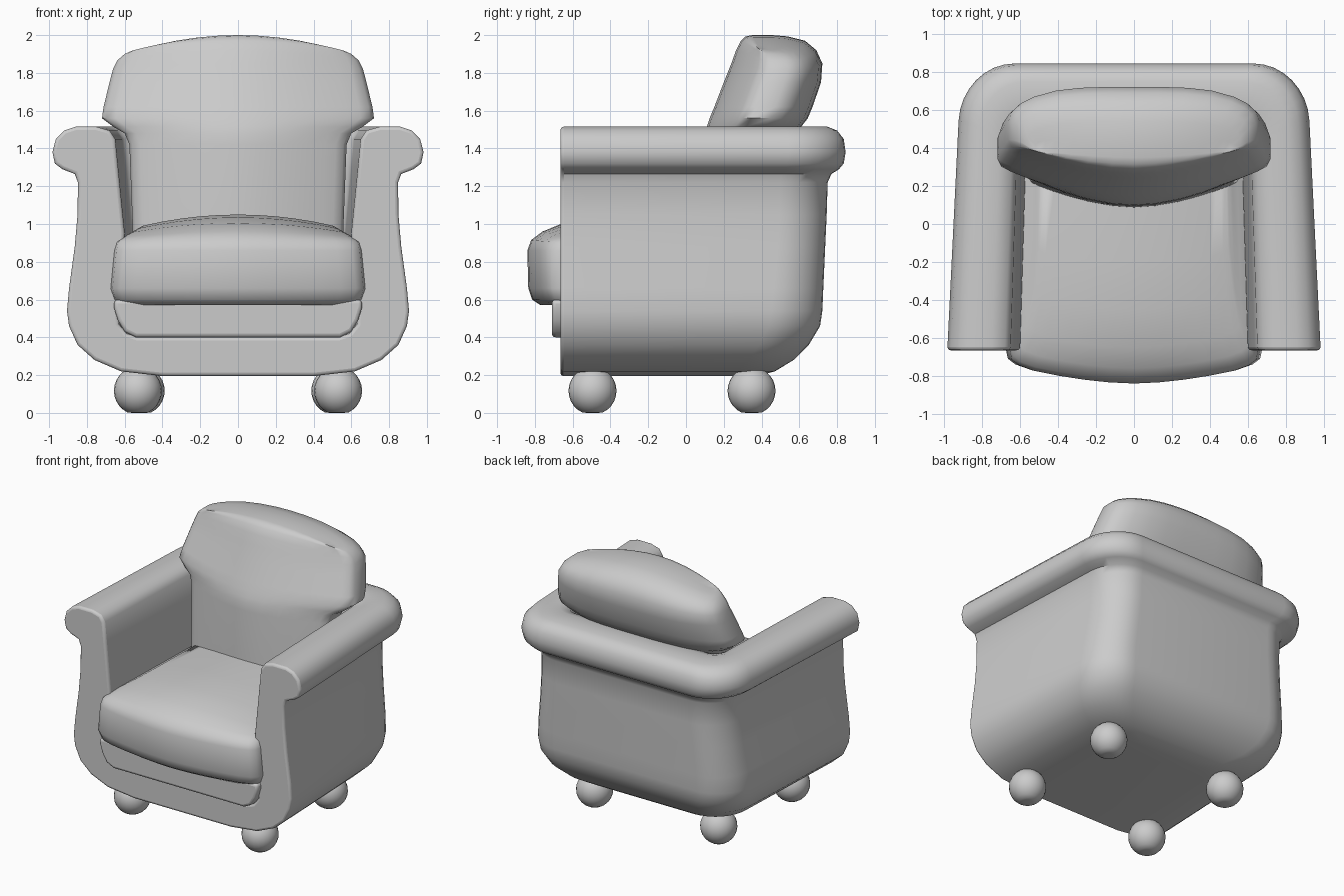
import bpy, bmesh
from math import sin, cos, pi

if "Cube" in bpy.data.objects:
    bpy.data.objects.remove(bpy.data.objects["Cube"])


def taper(x, y):
    # chair narrows slightly towards the back
    return x * (1 - 0.05 * (y + 0.66))


def finish(bm, name, angle=40, bevel=0):
    bmesh.ops.recalc_face_normals(bm, faces=bm.faces)
    me = bpy.data.meshes.new(name)
    bm.to_mesh(me)
    bm.free()
    ob = bpy.data.objects.new(name, me)
    bpy.context.collection.objects.link(ob)
    if bevel:
        m = ob.modifiers.new("edge", 'BEVEL')
        m.width, m.segments = bevel, 3
        m.limit_method, m.angle_limit = 'ANGLE', 1.05
    bpy.ops.object.select_all(action='DESELECT')
    ob.select_set(True)
    bpy.context.view_layer.objects.active = ob
    bpy.ops.object.shade_smooth_by_angle(angle=angle * pi / 180)
    return ob


# Frame: arm section (half width, back y, z, corner radius) swept round a U
FRONT = -0.665
section = [
    (.40, .38, .195, .15), (.62, .47, .22, .20), (.76, .57, .28, .24),
    (.85, .65, .36, .26), (.895, .71, .46, .27), (.906, .722, .54, .27),
    (.895, .727, .66, .26), (.865, .737, .88, .25), (.85, .745, 1.05, .25),
    (.848, .75, 1.22, .25), (.865, .77, 1.265, .26), (.93, .81, 1.29, .28),
    (.97, .835, 1.32, .30), (.983, .845, 1.38, .30), (.965, .835, 1.45, .29),
    (.92, .80, 1.495, .27), (.86, .75, 1.515, .24), (.75, .60, 1.515, .16),
    (.68, .53, 1.495, .10), (.65, .50, 1.45, .08), (.635, .49, 1.30, .07),
    (.60, .45, .95, .06), (.635, .45, .55, .06), (.63, .44, .47, .06),
    (.59, .42, .42, .06), (.53, .40, .40, .06)]
bm = bmesh.new()
rings = []
for w, b, z, r in section:
    half = [(w, FRONT)]
    for i in range(9):
        a = i / 8 * pi / 2
        half.append((w - r + r * cos(a), b - r + r * sin(a)))
    pts = half + [(-x, y) for x, y in reversed(half)]
    rings.append([bm.verts.new((taper(x, y), y, z)) for x, y in pts])
for lo, hi in zip(rings, rings[1:]):
    for i in range(len(lo) - 1):
        bm.faces.new((lo[i], lo[i + 1], hi[i + 1], hi[i]))
bm.faces.new(rings[0])
bm.faces.new(rings[-1])
bm.faces.new([r[0] for r in rings] + [r[-1] for r in reversed(rings)])
finish(bm, "frame", 45, 0.018)


def cushion(name, levels, us, front, back, tapered=False):
    # stacked outlines: level = (z, half width, front y, back y, side drop)
    full = [-u for u in reversed(us[1:])] + us
    fv = front[:0:-1] + front
    bv = back[:0:-1] + back
    n = len(full)
    bm = bmesh.new()
    rings = []
    for z, w, f, b, drop in levels:
        pts = list(zip(full, fv)) + list(zip(full, bv))[::-1]
        ring = []
        for u, v in pts:
            x, y = u * w, f + v * (b - f)
            ring.append(bm.verts.new((taper(x, y) if tapered else x, y, z - drop * u * u)))
        rings.append(ring)
    for lo, hi in zip(rings, rings[1:]):
        for i in range(2 * n):
            j = (i + 1) % (2 * n)
            bm.faces.new((lo[i], lo[j], hi[j], hi[i]))
    for r in (rings[0], rings[-1]):
        for i in range(n - 1):
            bm.faces.new((r[i], r[i + 1], r[2 * n - 2 - i], r[2 * n - 1 - i]))
    return finish(bm, name, 60)


# Seat cushion
cushion("seat_cushion", [
    (.57, .62, -.77, .35, 0), (.60, .66, -.815, .36, 0), (.66, .676, -.835, .36, 0),
    (.86, .655, -.84, .36, 0), (.915, .645, -.82, .36, .01), (.96, .615, -.76, .36, .03),
    (1.005, .57, -.65, .36, .05), (1.035, .54, -.45, .36, .06), (1.05, .52, -.2, .36, .06)],
    [0, .2, .4, .6, .8, .92, .98, 1], [0, .005, .017, .034, .056, .08, .105, .15],
    [1, 1, 1, 1, 1, 1, .98, .95], True)

# Back cushion with wings resting on the arms
cushion("back_cushion", [
    (.90, .555, .085, .47, 0), (1.42, .575, .095, .54, 0), (1.48, .60, .10, .57, 0),
    (1.515, .66, .11, .61, 0), (1.56, .72, .125, .645, 0), (1.62, .712, .15, .67, 0),
    (1.75, .68, .20, .715, 0), (1.85, .662, .24, .722, .03), (1.92, .64, .265, .69, .055),
    (1.97, .60, .29, .63, .07), (1.993, .56, .315, .54, .075), (2.0, .52, .35, .46, .075)],
    [0, .2, .42, .62, .8, .9, .97, 1], [0, .02, .075, .15, .235, .29, .34, .42],
    [1, 1, .99, .96, .89, .82, .73, .62])

# Seat base panel below the cushion
outline = [(.655, .60), (.655, .555), (.635, .49), (.60, .43), (.54, .40)]
outline += [(-x, z) for x, z in reversed(outline)]
bm = bmesh.new()
ends = [[bm.verts.new((taper(x, y), y, z)) for x, z in outline] for y in (-.71, .35)]
for e in ends:
    bm.faces.new(e)
for i in range(len(outline)):
    j = (i + 1) % len(outline)
    bm.faces.new((ends[0][i], ends[0][j], ends[1][j], ends[1][i]))
finish(bm, "seat_base", 45, 0.02)

# Ball feet, flattened on the ground
for side, label in ((-1, "left"), (1, "right")):
    for x, y, end in ((.53, -.495, "front"), (.515, .347, "back")):
        bm = bmesh.new()
        bmesh.ops.create_uvsphere(bm, u_segments=24, v_segments=14, radius=.127)
        for v in bm.verts:
            v.co.x += side * x
            v.co.y += y
            v.co.z = max(0, v.co.z + .117)
        finish(bm, f"{end}_{label}_foot", 40)
